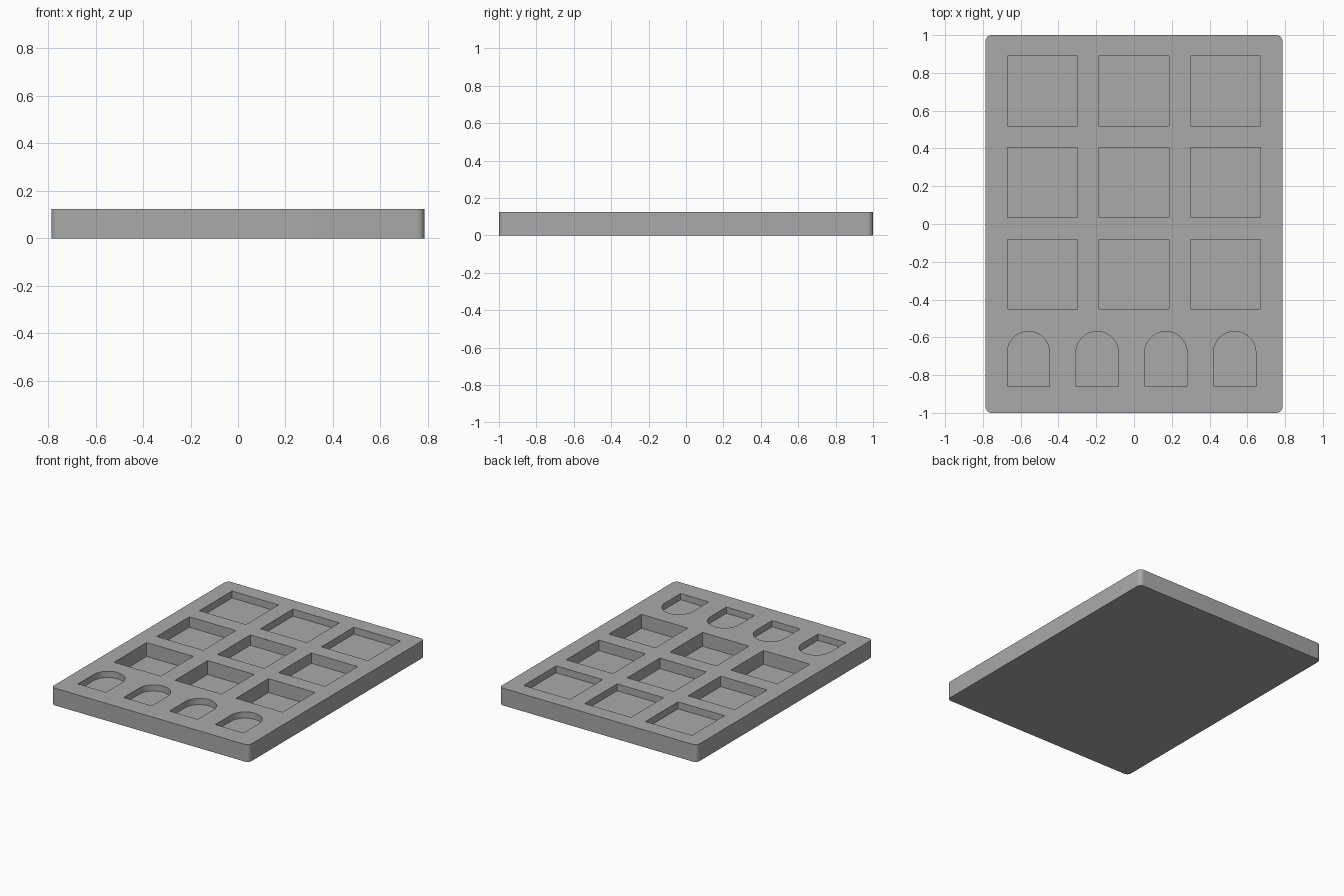
import bpy
import bmesh
from math import pi, sin, cos, radians

cube = bpy.data.objects.get("Cube")
if cube:
    bpy.data.objects.remove(cube, do_unlink=True)

HALF_X, HALF_Y, HEIGHT, CORNER = 0.786, 1.0, 0.124, 0.032
PITCH, POCKET_HALF = 0.485, 0.185

grey = bpy.data.materials.new("plain grey")
grey.use_nodes = True
colour = (0.4, 0.4, 0.4, 1)
grey.diffuse_color = colour
grey.node_tree.nodes["Principled BSDF"].inputs["Base Color"].default_value = colour


def arc(cx, cy, r, start, end, steps):
    angles = [start + (end - start) * i / steps for i in range(steps + 1)]
    return [(cx + r * cos(a), cy + r * sin(a)) for a in angles]


def prism(name, outline, z0, z1):
    """Extrude a counter-clockwise outline from z0 to z1."""
    bm = bmesh.new()
    base = bm.faces.new([bm.verts.new((x, y, z0)) for x, y in outline])
    top = bmesh.ops.extrude_face_region(bm, geom=[base], use_keep_orig=True)["geom"]
    verts = [v for v in top if isinstance(v, bmesh.types.BMVert)]
    bmesh.ops.translate(bm, verts=verts, vec=(0, 0, z1 - z0))
    bmesh.ops.recalc_face_normals(bm, faces=bm.faces)
    mesh = bpy.data.meshes.new(name)
    bm.to_mesh(mesh)
    bm.free()
    mesh.materials.append(grey)
    obj = bpy.data.objects.new(name, mesh)
    bpy.context.collection.objects.link(obj)
    return obj


# Tray slab with rounded vertical corners
outline = []
for i, (sx, sy) in enumerate([(1, 1), (-1, 1), (-1, -1), (1, -1)]):
    outline += arc(sx * (HALF_X - CORNER), sy * (HALF_Y - CORNER), CORNER,
                   i * pi / 2, (i + 1) * pi / 2, 8)
tray = prism("tray", outline, 0, HEIGHT)

cutters = []

# Square pockets, each row deeper towards the front
for row, depth in enumerate([0.05, 0.075, 0.1]):
    for col in (-1, 0, 1):
        x, y, h = col * PITCH, 0.704 - row * PITCH, POCKET_HALF
        square = [(x - h, y - h), (x + h, y - h), (x + h, y + h), (x - h, y + h)]
        cutters.append(prism("square_pocket_cutter", square, HEIGHT - depth, HEIGHT + 0.1))

# Round-topped pockets along the front
R = 0.112
for i in range(4):
    x = -0.559 + i * 0.364
    arch = [(x - R, -0.86), (x + R, -0.86)] + arc(x, -0.681, R, 0, pi, 32)
    cutters.append(prism("arched_pocket_cutter", arch, HEIGHT - 0.045, HEIGHT + 0.1))

# Cut the pockets and bake the result into the tray
for cutter in cutters:
    cut = tray.modifiers.new("pocket", "BOOLEAN")
    cut.operation = "DIFFERENCE"
    cut.solver = "EXACT"
    cut.object = cutter
bpy.context.view_layer.update()
depsgraph = bpy.context.evaluated_depsgraph_get()
baked = bpy.data.meshes.new_from_object(tray.evaluated_get(depsgraph))
tray.modifiers.clear()
tray.data = baked
for cutter in cutters:
    bpy.data.objects.remove(cutter, do_unlink=True)

# Smooth the curved walls, keep the rims sharp
bpy.ops.object.select_all(action="DESELECT")
tray.select_set(True)
bpy.context.view_layer.objects.active = tray
bpy.ops.object.shade_smooth_by_angle(angle=radians(30))
